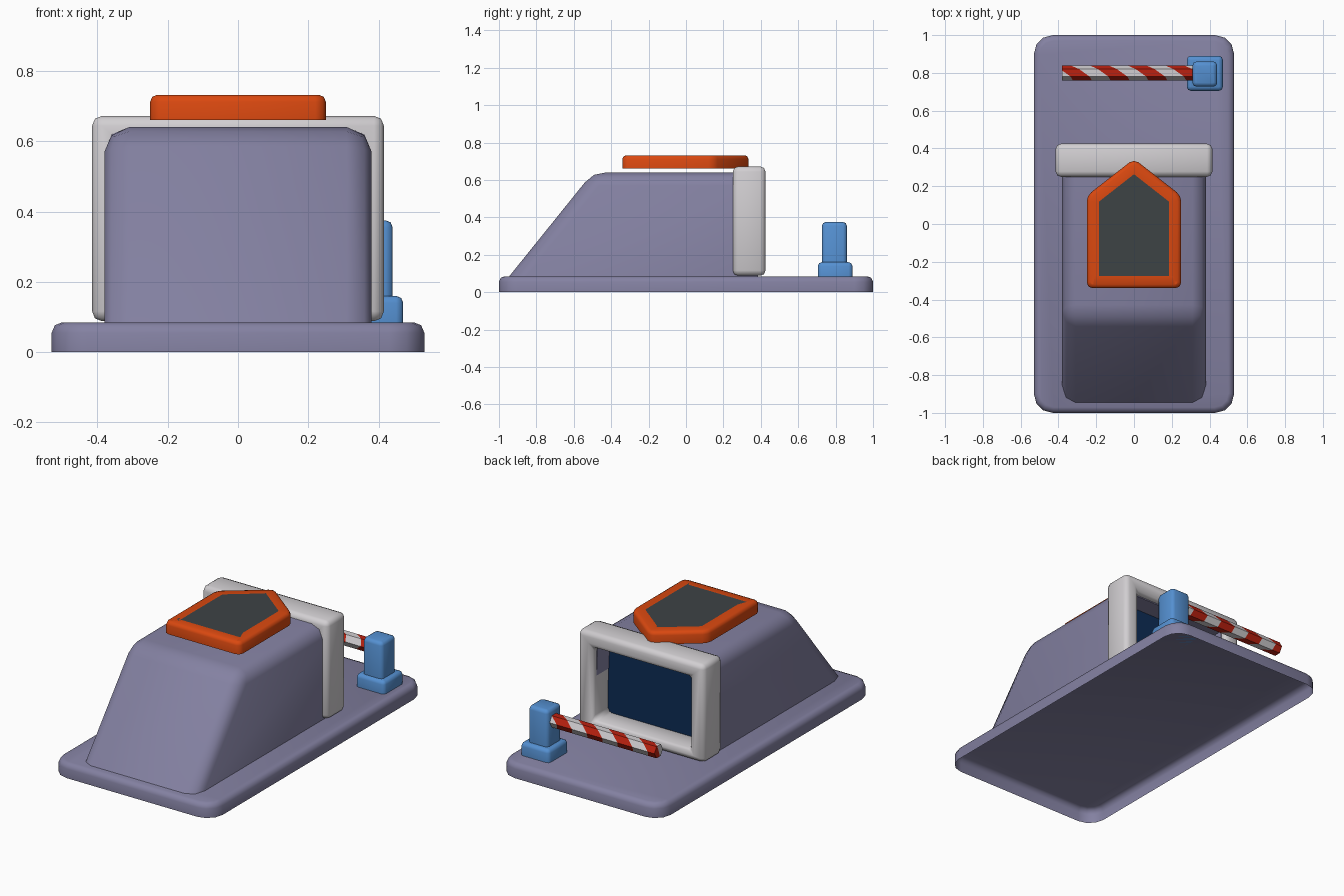
import bpy, bmesh, math
from mathutils import Matrix, Vector

if "Cube" in bpy.data.objects:
    bpy.data.objects.remove(bpy.data.objects["Cube"])


def mat(name, rgb):
    m = bpy.data.materials.new(name)
    m.diffuse_color = (*rgb, 1)
    m.use_nodes = True
    m.node_tree.nodes["Principled BSDF"].inputs["Base Color"].default_value = m.diffuse_color
    return m


PURPLE = mat("dusty_purple", (0.23, 0.22, 0.36))
WHITE = mat("off_white", (0.64, 0.62, 0.64))
ORANGE = mat("orange", (0.70, 0.065, 0.005))
GREY = mat("dark_grey", (0.047, 0.056, 0.06))
BLUE = mat("blue", (0.09, 0.28, 0.64))
NAVY = mat("navy", (0.004, 0.025, 0.09))
RED = mat("red", (0.50, 0.015, 0.005))


def finish(bm, name, *mats):
    bmesh.ops.recalc_face_normals(bm, faces=bm.faces)
    me = bpy.data.meshes.new(name)
    bm.to_mesh(me)
    bm.free()
    ob = bpy.data.objects.new(name, me)
    bpy.context.collection.objects.link(ob)
    for m in mats:
        me.materials.append(m)
    bpy.ops.object.select_all(action='DESELECT')
    ob.select_set(True)
    bpy.context.view_layer.objects.active = ob
    bpy.ops.object.shade_smooth_by_angle(angle=math.radians(50))
    return ob


def prism(points, depth):
    """Extrude a closed loop of 3D points along the depth vector."""
    bm = bmesh.new()
    face = bm.faces.new([bm.verts.new(p) for p in points])
    ext = bmesh.ops.extrude_face_region(bm, geom=[face], use_keep_orig=True)
    bmesh.ops.translate(bm, vec=depth, verts=[v for v in ext['geom'] if isinstance(v, bmesh.types.BMVert)])
    bmesh.ops.recalc_face_normals(bm, faces=bm.faces)
    return bm


def bevel(bm, edges, width, segs):
    bmesh.ops.bevel(bm, geom=edges, offset=width, segments=segs, profile=0.5,
                    affect='EDGES', clamp_overlap=True)
    bm.normal_update()


def slab(points, z0, z1, corner, top, segs=2):
    """Flat outline with rounded corners and a rounded top rim."""
    bm = prism([(x, y, z0) for x, y in points], (0, 0, z1 - z0))
    bevel(bm, [e for e in bm.edges if abs(e.verts[0].co.z - e.verts[1].co.z) > 1e-4], corner, segs)
    bevel(bm, [e for e in bm.edges if all(abs(v.co.z - z1) < 1e-4 for v in e.verts)], top, 2)
    return bm


def rect(x0, x1, y0, y1):
    return [(x0, y0), (x1, y0), (x1, y1), (x0, y1)]


def drop_bottom(bm):
    low = [f for f in bm.faces if f.normal.z < -0.9]
    bmesh.ops.delete(bm, geom=low, context='FACES')


# Base slab, open underneath
bm = slab(rect(-0.53, 0.53, -1, 1), 0, 0.085, 0.1, 0.03, 3)
drop_bottom(bm)
finish(bm, "base", PURPLE)

# Sloped building with a recessed navy doorway in its back face
profile = [(-0.945, 0.085), (-0.498, 0.64), (0.385, 0.64), (0.385, 0.085)]
bm = prism([(-0.38, y, z) for y, z in profile], (0.76, 0, 0))
bevel(bm, [e for e in bm.edges
           if max(v.co.z for v in e.verts) > 0.6 and min(v.co.y for v in e.verts) < 0.3], 0.07, 2)
drop_bottom(bm)
back = max(bm.faces, key=lambda f: f.normal.y * f.calc_area())
back.material_index = 0
bmesh.ops.inset_region(bm, faces=[back], thickness=0.001, use_boundary=True)
bmesh.ops.inset_region(bm, faces=[back], thickness=0.067, use_boundary=True)
ext = bmesh.ops.extrude_discrete_faces(bm, faces=[back])
door = ext['faces'][0]
rim = list(door.verts)
bmesh.ops.translate(bm, vec=(0, -0.115, 0), verts=rim)
door.material_index = 1
finish(bm, "building", PURPLE, NAVY)

# Rounded door frame
bm = bmesh.new()
rings = []
for y in (0.25, 0.425):
    for w, z0, z1 in ((0.415, 0.088, 0.672), (0.32, 0.147, 0.58)):
        rings.append([bm.verts.new((x, y, z)) for x, z in rect(-w, w, z0, z1)])
for a, b in ((0, 1), (2, 3), (0, 2), (1, 3)):
    for i in range(4):
        j = (i + 1) % 4
        bm.faces.new((rings[a][i], rings[a][j], rings[b][j], rings[b][i]))
bmesh.ops.recalc_face_normals(bm, faces=bm.faces)
bevel(bm, [e for e in bm.edges if e.calc_face_angle(0) > 0.5], 0.028, 2)
finish(bm, "door_frame", WHITE)

# Roof arrow plate with a dark centre
outline = [(-0.25, -0.34), (0.25, -0.34), (0.25, 0.15), (0, 0.345), (-0.25, 0.15)]
bm = slab(outline, 0.66, 0.732, 0.03, 0.02)
top = max(bm.faces, key=lambda f: f.normal.z * f.calc_area())
bmesh.ops.inset_region(bm, faces=[top], thickness=0.045)
top.material_index = 1
finish(bm, "roof_arrow", ORANGE, GREY)

# Barrier post and its foot
finish(slab(rect(0.28, 0.47, 0.705, 0.89), 0.085, 0.16, 0.02, 0.02), "barrier_foot", BLUE)
finish(slab(rect(0.31, 0.44, 0.727, 0.86), 0.155, 0.375, 0.02, 0.02), "barrier_post", BLUE)

# Six-sided barrier arm, cut into slanted red and white stripes
ring = [(-0.38, 0.8 + 0.04 * math.cos(i * math.pi / 3), 0.3 + 0.04 * math.sin(i * math.pi / 3))
        for i in range(6)]
bm = prism(ring, (0.72, 0, 0))
slant = Vector((1, 1.4, -0.5))
centre = Vector((0, 0.8, 0.3))
for k in range(-6, 7):
    bmesh.ops.bisect_plane(bm, geom=bm.verts[:] + bm.edges[:] + bm.faces[:],
                           plane_co=centre + Vector((0.02 + 0.1 * k, 0, 0)), plane_no=slant)
for f in bm.faces:
    s = (f.calc_center_median() - centre).dot(slant)
    f.material_index = 1 if math.floor((s - 0.02) / 0.1) % 2 == 0 else 0
finish(bm, "barrier_arm", WHITE, RED)
